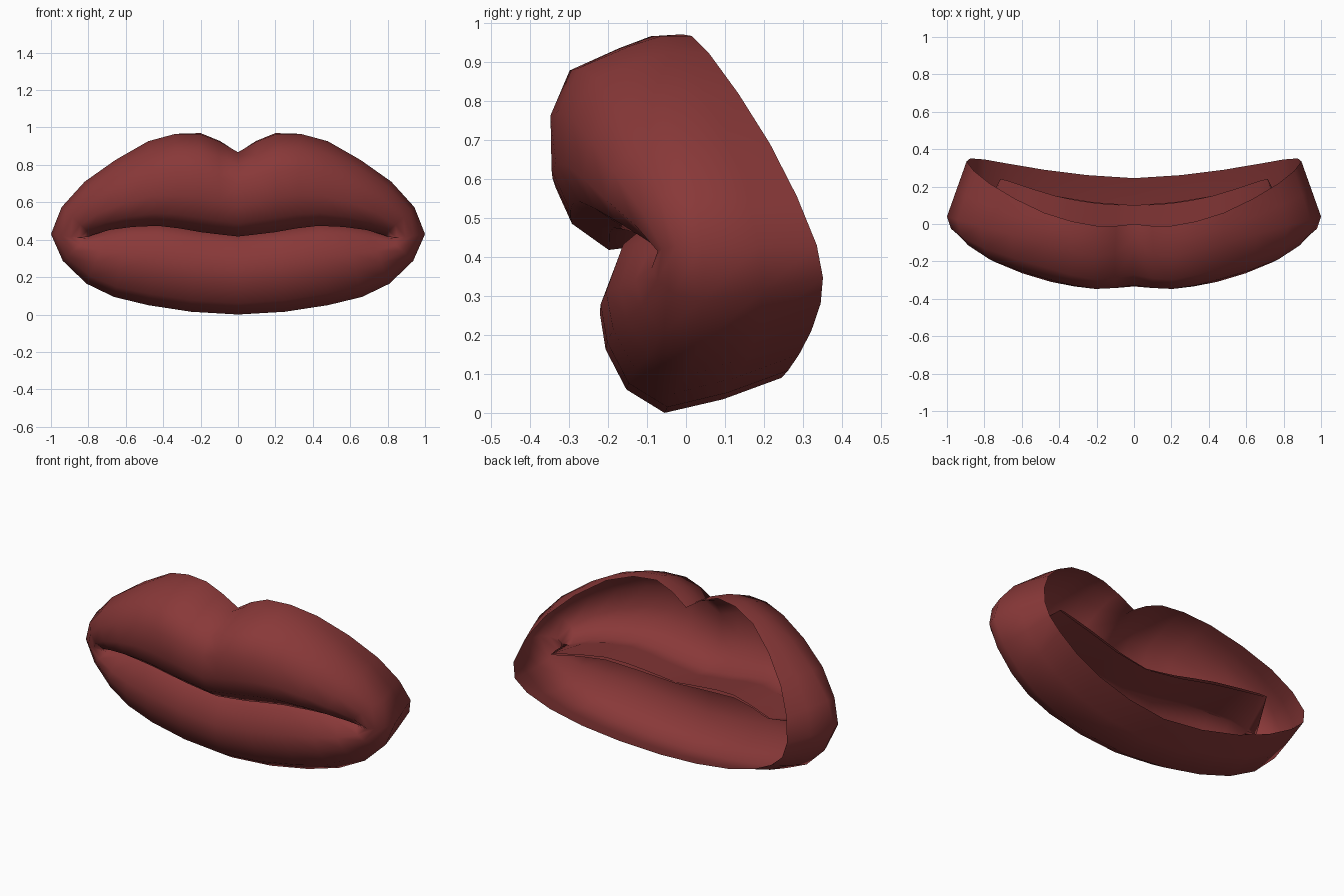
import bpy, bmesh
from mathutils import Vector

if "Cube" in bpy.data.objects:
    bpy.data.objects.remove(bpy.data.objects["Cube"])

# Half contours, each from the upper centre round the corner to the lower centre
rim = [(0, 0, .865), (.2, -.01, .97), (.48, .06, .92), (.77, .215, .69),
       (.895, .335, .43), (.8, .345, .28), (.48, .29, .15), (0, .245, .09)]
edge = [(0, -.14, .85), (.21, -.17, .935), (.48, -.10, .91), (.82, -.01, .71),
        (1, .04, .43), (.81, .03, .165), (.48, -.03, .05), (0, -.055, 0)]
mouth = [(0, -.1, .43), (.2, -.1, .455), (.43, -.09, .487), (.69, -.02, .46),
         (.83, .02, .405), (.69, -.02, .457), (.43, -.08, .484), (0, -.09, .428)]
flap = [(0, .1, .46), (.19, .11, .485), (.42, .15, .515), (.67, .23, .50),
        (.715, .24, .49), (.67, .23, .49), (.42, .15, .50), (0, .1, .455)]
bulge = [.22, .22, .215, .19, .10, .13, .145, .145]
# Lip rolls: (fraction from outer edge to mouth line, share of the bulge)
upper_roll = [(.12, .62), (.36, .92), (.65, 1), (.87, .85), (1.03, .45)]
lower_roll = [(.14, .64), (.38, .95), (.6, 1), (.88, .6), (1, .12)]
lowerness = [0, 0, 0, 0, .5, 1, 1, 1]
STEPS = 2


def spline(keys):
    """Catmull-Rom curve; kinked at the upper centre, smooth at the lower."""
    p = [Vector(k) for k in keys]
    end = p[-2].copy()
    end.x *= -1
    p = [2 * p[0] - p[1]] + p + [end]
    out = []
    for i in range(1, len(p) - 2):
        a, b, c, d = p[i - 1:i + 3]
        for j in range(STEPS):
            t = j / STEPS
            out.append(.5 * (2 * b + (c - a) * t + (2 * a - 5 * b + 4 * c - d) * t * t
                             + (3 * b - a - 3 * c + d) * t ** 3))
    return out + [p[-2]]


# Rings from the open rear rim, over the lip roll, into the mouth flap
wall = [Vector(r).lerp(Vector(e), .5) for r, e in zip(rim, edge)]
for v in wall:
    v.z = .45 + (v.z - .45) * 1.025
rows = [rim, wall, edge]
for (su, ku), (sl, kl) in zip(upper_roll, lower_roll):
    ring = []
    for e, m, b, w in zip(edge, mouth, bulge, lowerness):
        s, k = su + (sl - su) * w, ku + (kl - ku) * w
        ring.append(Vector(e).lerp(Vector(m), s) - Vector((0, b * k, 0)))
    rows.append(ring)
rows += [mouth, flap]

bm = bmesh.new()
grid = []
for keys in rows:
    pts = spline(keys)
    pts[0].x = pts[-1].x = 0
    grid.append([bm.verts.new(p) for p in pts])
for r0, r1 in zip(grid, grid[1:]):
    for i in range(len(r0) - 1):
        bm.faces.new((r0[i], r0[i + 1], r1[i + 1], r1[i]))
bmesh.ops.recalc_face_normals(bm, faces=bm.faces)
front = min(bm.faces, key=lambda f: f.calc_center_median().y)
if front.normal.y > 0:
    bmesh.ops.reverse_faces(bm, faces=bm.faces)

mesh = bpy.data.meshes.new("lips")
bm.to_mesh(mesh)
bm.free()
lips = bpy.data.objects.new("lips", mesh)
bpy.context.collection.objects.link(lips)
mesh.shade_smooth()

# Other half
mirror = lips.modifiers.new("mirror", 'MIRROR')
mirror.merge_threshold = .001

# Dark red skin
mat = bpy.data.materials.new("lip_red")
mat.diffuse_color = (.25, .04, .04, 1)
mat.use_nodes = True
mat.node_tree.nodes["Principled BSDF"].inputs["Base Color"].default_value = mat.diffuse_color
mesh.materials.append(mat)
